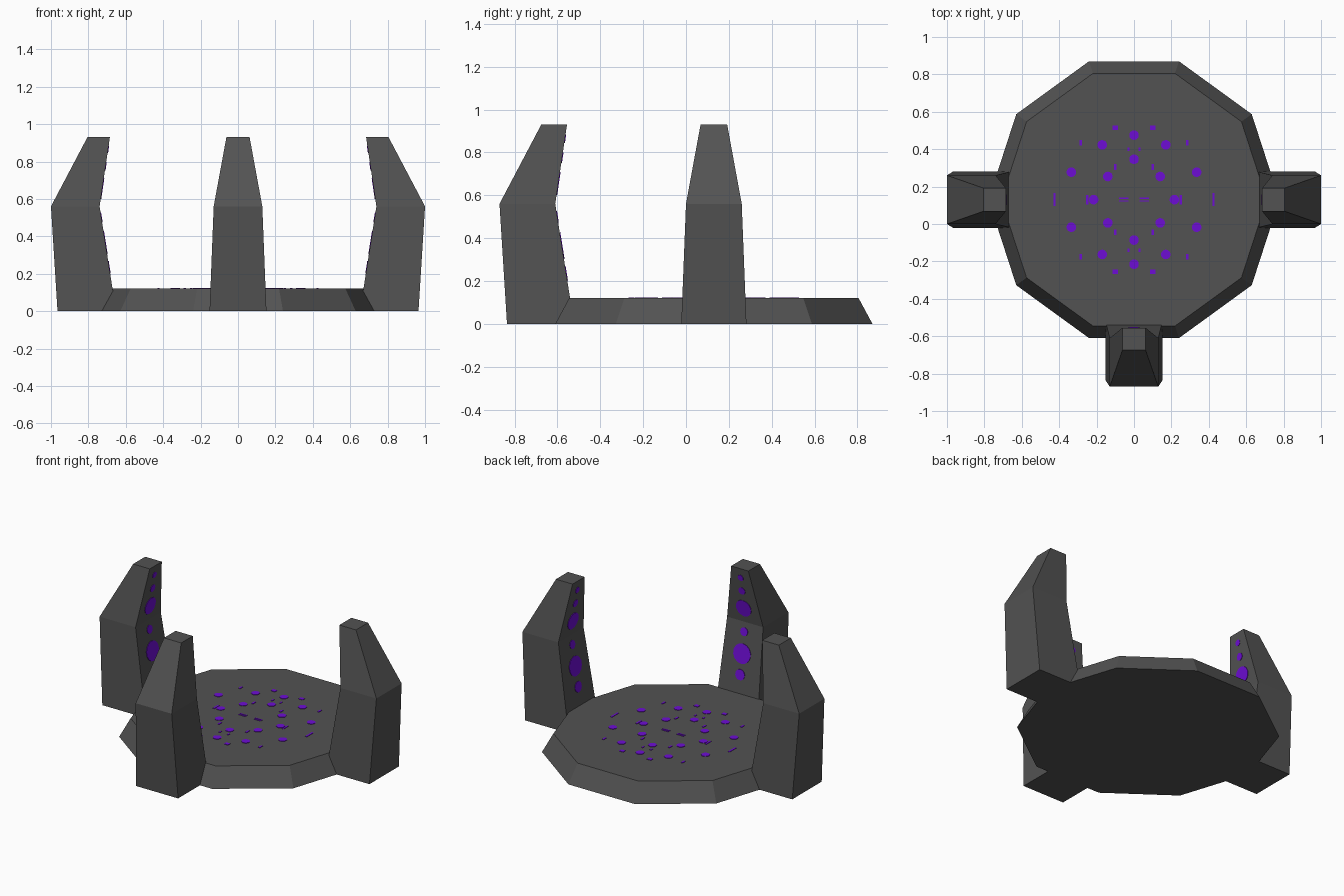
import bpy, bmesh, math
from mathutils import Matrix, Vector

if "Cube" in bpy.data.objects:
    bpy.data.objects.remove(bpy.data.objects["Cube"])

CENTER = Vector((0, 0.13, 0))
TOP = 0.12


def material(name, rgb):
    m = bpy.data.materials.new(name)
    m.diffuse_color = (*rgb, 1)
    m.use_nodes = True
    m.node_tree.nodes["Principled BSDF"].inputs["Base Color"].default_value = m.diffuse_color
    return m


stone = material("dark_stone", (0.085, 0.085, 0.085))
purple = material("glowing_purple", (0.155, 0.004, 0.66))


def finish(bm, name, mat):
    bmesh.ops.recalc_face_normals(bm, faces=bm.faces)
    me = bpy.data.meshes.new(name)
    bm.to_mesh(me)
    bm.free()
    me.materials.append(mat)
    ob = bpy.data.objects.new(name, me)
    bpy.context.collection.objects.link(ob)
    return ob


def loft(bm, rings):
    """Skin a stack of vertex rings and cap both ends."""
    rows = [[bm.verts.new(p) for p in r] for r in rings]
    n = len(rows[0])
    for a, b in zip(rows, rows[1:]):
        for i in range(n):
            j = (i + 1) % n
            bm.faces.new((a[i], a[j], b[j], b[i]))
    bm.faces.new(rows[0][::-1])
    bm.faces.new(rows[-1])


def disc(bm, matrix, r):
    bmesh.ops.create_cone(bm, cap_ends=True, segments=14, radius1=r, radius2=r,
                          depth=0.006, matrix=matrix)


# Ten-sided platform with sloping rim
bm = bmesh.new()
loft(bm, [[CENTER + Vector((r * math.cos(i * math.pi / 5), r * math.sin(i * math.pi / 5), z))
           for i in range(10)] for r, z in ((0.778, 0), (0.71, TOP))])
finish(bm, "platform", stone)

# Pillar levels: height, inner distance, outer distance, half width
LEVELS = [(0, 0.652, 0.965, 0.152), (0.56, 0.74, 1.0, 0.13), (0.93, 0.685, 0.805, 0.062)]
# Dots on the inner pillar faces: height, radius
DOTS = [(0.865, 0.02), (0.775, 0.024), (0.655, 0.055),
        (0.50, 0.027), (0.365, 0.063), (0.235, 0.034)]

for name, angle in (("right", 0), ("left", math.pi), ("front", -math.pi / 2)):
    place = Matrix.Translation(CENTER) @ Matrix.Rotation(angle, 4, 'Z')
    # Bent tapering pillar
    bm = bmesh.new()
    loft(bm, [[place @ Vector(p) for p in ((a, -w, z), (b, -w, z), (b, w, z), (a, w, z))]
              for z, a, b, w in LEVELS])
    finish(bm, name + "_pillar", stone)
    # Dots lying on the sloped inner face
    bm = bmesh.new()
    for z, r in DOTS:
        lo, hi = LEVELS[:2] if z < 0.56 else LEVELS[1:]
        slope = (hi[1] - lo[1]) / (hi[0] - lo[0])
        d = lo[1] + slope * (z - lo[0])
        tilt = Vector((-1, 0, slope)).to_track_quat('Z', 'Y').to_matrix().to_4x4()
        disc(bm, place @ Matrix.Translation((d, 0, z)) @ tilt, r)
    finish(bm, name + "_pillar_dots", purple)


def mirrored(x, y):
    return sorted({(sx * x, sy * y) for sx in (1, -1) for sy in (1, -1)})


# Two rings of dots on the floor
bm = bmesh.new()
for p in ((0, 0.345), (0, 0.216), (0.17, 0.293), (0.335, 0.147), (0.14, 0.124), (0.216, 0)):
    for x, y in mirrored(*p):
        disc(bm, Matrix.Translation(CENTER + Vector((x, y, TOP))), 0.026)
finish(bm, "floor_dots", purple)

# Small slivers between the dots: x, y, width, depth
bm = bmesh.new()
for x0, y0, w, d in ((0.10, 0.385, 0.03, 0.025), (0.285, 0.305, 0.012, 0.03),
                     (0.425, 0, 0.012, 0.07), (0.25, 0, 0.012, 0.05),
                     (0.055, 0.007, 0.05, 0.007), (0.10, 0.175, 0.012, 0.03),
                     (0.03, 0.27, 0.01, 0.02)):
    for x, y in mirrored(x0, y0):
        m = Matrix.Translation(CENTER + Vector((x, y, TOP)))
        bmesh.ops.create_cube(bm, size=1, matrix=m @ Matrix.Diagonal((w, d, 0.006, 1)))
finish(bm, "floor_slivers", purple)
